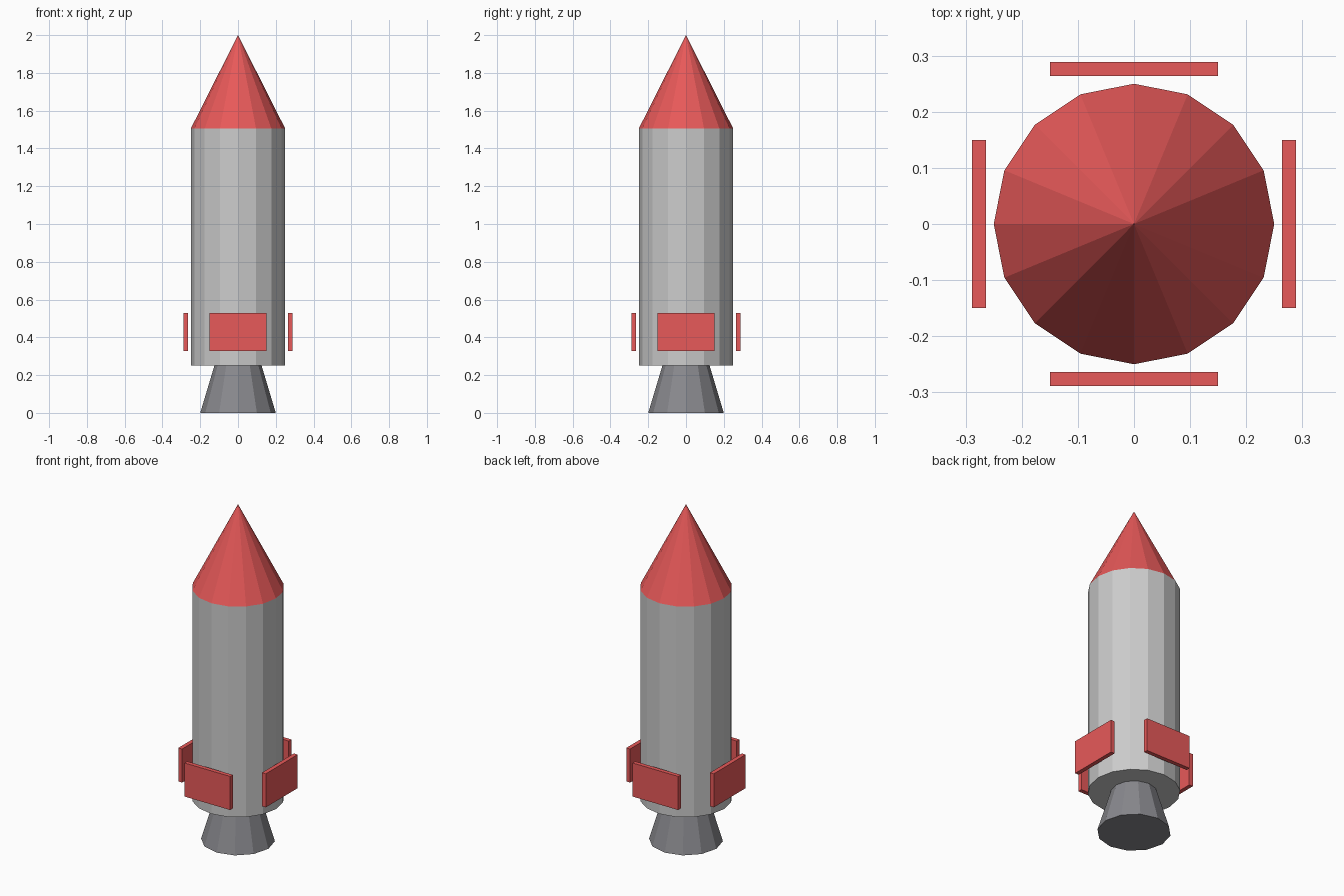
import bpy
from math import radians
from mathutils import Matrix

if "Cube" in bpy.data.objects:
    bpy.data.objects.remove(bpy.data.objects["Cube"])


def material(name, rgb):
    m = bpy.data.materials.new(name)
    m.diffuse_color = (*rgb, 1)
    m.use_nodes = True
    m.node_tree.nodes["Principled BSDF"].inputs["Base Color"].default_value = m.diffuse_color
    return m


red = material("red_paint", (0.8, 0.1, 0.1))
dark = material("nozzle_metal", (0.25, 0.25, 0.27))


def cone(name, sides, r_bottom, r_top, z0, z1, mat=None):
    bpy.ops.mesh.primitive_cone_add(vertices=sides, radius1=r_bottom, radius2=r_top,
                                    depth=z1 - z0, location=(0, 0, (z0 + z1) / 2))
    ob = bpy.context.object
    ob.name = name
    if mat:
        ob.data.materials.append(mat)
    return ob


# Fuselage, nose and flared engine bell
cone("body", 16, 0.25, 0.25, 0.25, 1.505)
cone("nose_cone", 16, 0.25, 0.0, 1.505, 2.0, red)
cone("nozzle", 12, 0.2, 0.125, 0.0, 0.25, dark)

# Four flat fins standing just off the body
for i, side in enumerate(("right", "back", "left", "front")):
    bpy.ops.mesh.primitive_cube_add(size=1)
    fin = bpy.context.object
    fin.name = side + "_fin"
    fin.data.transform(Matrix.Rotation(radians(90 * i), 4, 'Z')
                       @ Matrix.Translation((0.276, 0, 0.428))
                       @ Matrix.Diagonal((0.025, 0.3, 0.2, 1)))
    fin.data.materials.append(red)
